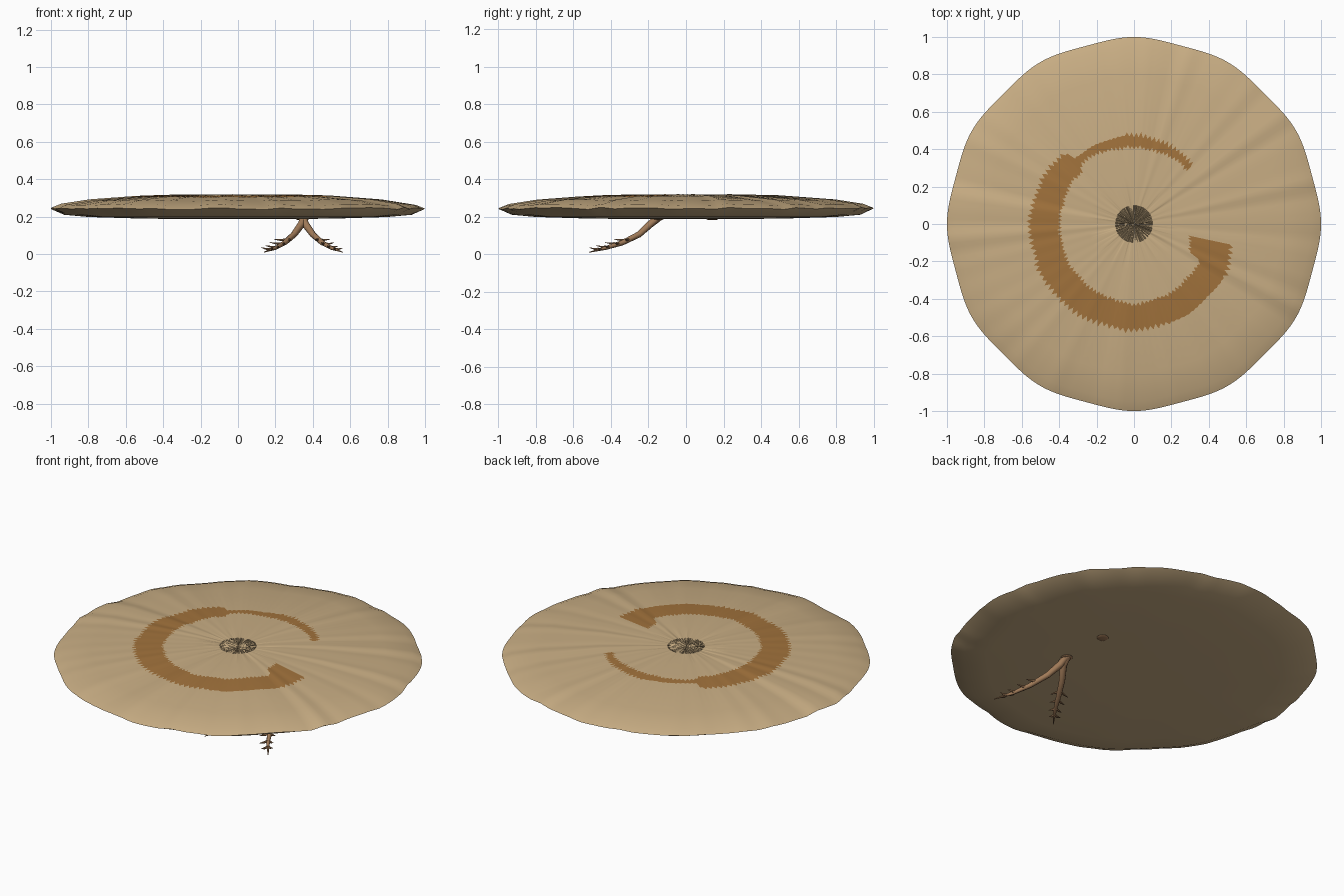
import bpy, bmesh, math, random
from mathutils import Vector

random.seed(4)
cube = bpy.data.objects.get("Cube")
if cube:
    bpy.data.objects.remove(cube)


def material(name, color):
    m = bpy.data.materials.new(name)
    m.use_nodes = True
    m.diffuse_color = color
    m.node_tree.nodes["Principled BSDF"].inputs["Base Color"].default_value = color
    return m


tan = material("tan", (0.58, 0.42, 0.23, 1))
ochre = material("ochre_brown", (0.36, 0.17, 0.045, 1))
root_brown = material("root_brown", (0.36, 0.2, 0.1, 1))


def lerp(table, x, col=1):
    """Read a column of a sorted table, in straight lines between rows."""
    for a, b in zip(table, table[1:]):
        if x <= b[0]:
            t = max(0, (x - a[0]) / (b[0] - a[0]))
            return a[col] + (b[col] - a[col]) * t
    return table[-1][col]


def finish(name, bm, mats, angle):
    bmesh.ops.recalc_face_normals(bm, faces=bm.faces)
    mesh = bpy.data.meshes.new(name)
    bm.to_mesh(mesh)
    bm.free()
    ob = bpy.data.objects.new(name, mesh)
    bpy.context.collection.objects.link(ob)
    for m in mats:
        mesh.materials.append(m)
    bpy.ops.object.select_all(action="DESELECT")
    ob.select_set(True)
    bpy.context.view_layer.objects.active = ob
    bpy.ops.object.shade_smooth_by_angle(angle=math.radians(angle))
    return ob


# Pleated disc: radius-to-height profiles and the painted band
TOP = [(0, .315), (.2, .319), (.5, .311), (.8, .287), (.95, .263), (1, .243)]
BOTTOM = [(0, .186), (.5, .189), (.8, .198), (.93, .21), (1, .243)]
# angle, inner radius, outer radius
BAND = [(45, .41, .45), (90, .41, .48), (125, .43, .47), (133, .43, .48),
        (134, .40, .54), (180, .40, .56), (225, .41, .57), (270, .43, .57),
        (315, .41, .56), (330, .41, .56), (334, .33, .56), (348, .31, .54),
        (405, .41, .45)]
SEG = 240
SECTORS = 80
pleat = [random.uniform(-1, 1) * random.random() for _ in range(SECTORS)]


def disc():
    bm = bmesh.new()
    columns = []
    for i in range(SEG):
        deg = i * 360 / SEG
        a = math.radians(deg)
        k = i * SECTORS / SEG
        j, f = int(k), k % 1
        p = pleat[j] * (1 - f) + pleat[(j + 1) % SECTORS] * f
        edge = 0.993 + 0.007 * math.cos(12 * a)
        d = deg if deg >= 45 else deg + 360
        tooth = 1 if i % 2 else -1
        smooth = 95 < d < 133 or 290 < d < 330
        jag = tooth * random.uniform(.008, .018) * (0.2 if smooth else 1)
        inner = lerp(BAND, d, 1) + tooth * random.uniform(.004, .014)
        outer = lerp(BAND, d, 2) + jag
        col = []
        # upper rings, from the puckered middle to the rim
        for n, r in enumerate((.04, .1, .25, inner, outer, .8, .95, 1)):
            z = lerp(TOP, r) + .009 * p * r
            if n == 0:
                z += random.uniform(-.008, .004)
            r *= edge
            col.append(bm.verts.new((r * math.cos(a), r * math.sin(a), z)))
        # underside rings, from the rim to the middle
        for r in (.93, .8, .5):
            z = lerp(BOTTOM, r)
            r *= edge
            col.append(bm.verts.new((r * math.cos(a), r * math.sin(a), z)))
        columns.append(col)
    crown = bm.verts.new((0, 0, .312))
    base = bm.verts.new((0, 0, .186))
    for i in range(SEG):
        a, b = columns[i], columns[(i + 1) % SEG]
        deg = (i + .5) * 360 / SEG
        bm.faces.new((crown, a[0], b[0]))
        bm.faces.new((base, b[-1], a[-1]))
        for n in range(len(a) - 1):
            face = bm.faces.new((a[n], a[n + 1], b[n + 1], b[n]))
            if n == 3 and 45 < deg < 348:
                face.material_index = 1
    return finish("pleated_disc", bm, (tan, ochre), 35)


disc()


# Forked root: tapering tubes with small side spikes
def tube(bm, points, radii, sides=8):
    pts = [Vector(p) for p in points]
    loops = []
    for i, p in enumerate(pts):
        t = (pts[min(i + 1, len(pts) - 1)] - pts[max(i - 1, 0)]).normalized()
        u = t.cross(Vector((0, 0, 1))).normalized()
        v = u.cross(t)
        loops.append([bm.verts.new(p + radii[i] * (
            u * math.cos(math.tau * s / sides) + v * math.sin(math.tau * s / sides)))
            for s in range(sides)])
    for a, b in zip(loops, loops[1:]):
        for s in range(sides):
            q = (s + 1) % sides
            bm.faces.new((a[s], a[q], b[q], b[s]))
    bm.faces.new(loops[0])
    bm.faces.new(loops[-1])


def root(name, side):
    bm = bmesh.new()
    path = [Vector((.35 + side * x, y, z)) for x, y, z in (
        (0, -.14, .2), (.01, -.19, .16), (.05, -.25, .105),
        (.1, -.34, .06), (.15, -.43, .032), (.21, -.515, .01))]
    tube(bm, path, (.021, .02, .017, .014, .010, .002))
    # spikes branch off both sides of the outer half
    for n, t in enumerate((2.6, 3.2, 3.8, 4.3)):
        i = int(t)
        start = path[i].lerp(path[i + 1], t - i)
        along = (path[i + 1] - path[i]).normalized()
        across = along.cross(Vector((0, 0, 1))).normalized()
        for s in (-1, 1):
            reach = .085 - .008 * n - (.02 if s < 0 else 0)
            way = (along * .75 + across * s * .6 + Vector((0, 0, .3))).normalized()
            tip = start + way * reach
            mid = start.lerp(tip, .5) - Vector((0, 0, .003))
            tube(bm, (start, mid, tip), (.008, .006, .001), 6)
    return finish(name, bm, (root_brown,), 50)


root("left_root", 1)
root("right_root", -1)


# Flat stubs where the roots meet the underside
def stub(name, x, y):
    bm = bmesh.new()
    bmesh.ops.create_uvsphere(bm, u_segments=16, v_segments=8, radius=.032)
    for v in bm.verts:
        v.co = Vector((v.co.x + x, v.co.y + y, v.co.z * .2 + .187))
    finish(name, bm, (root_brown,), 40)


stub("front_root_stub", .35, -.15)
stub("back_root_stub", .34, .14)
